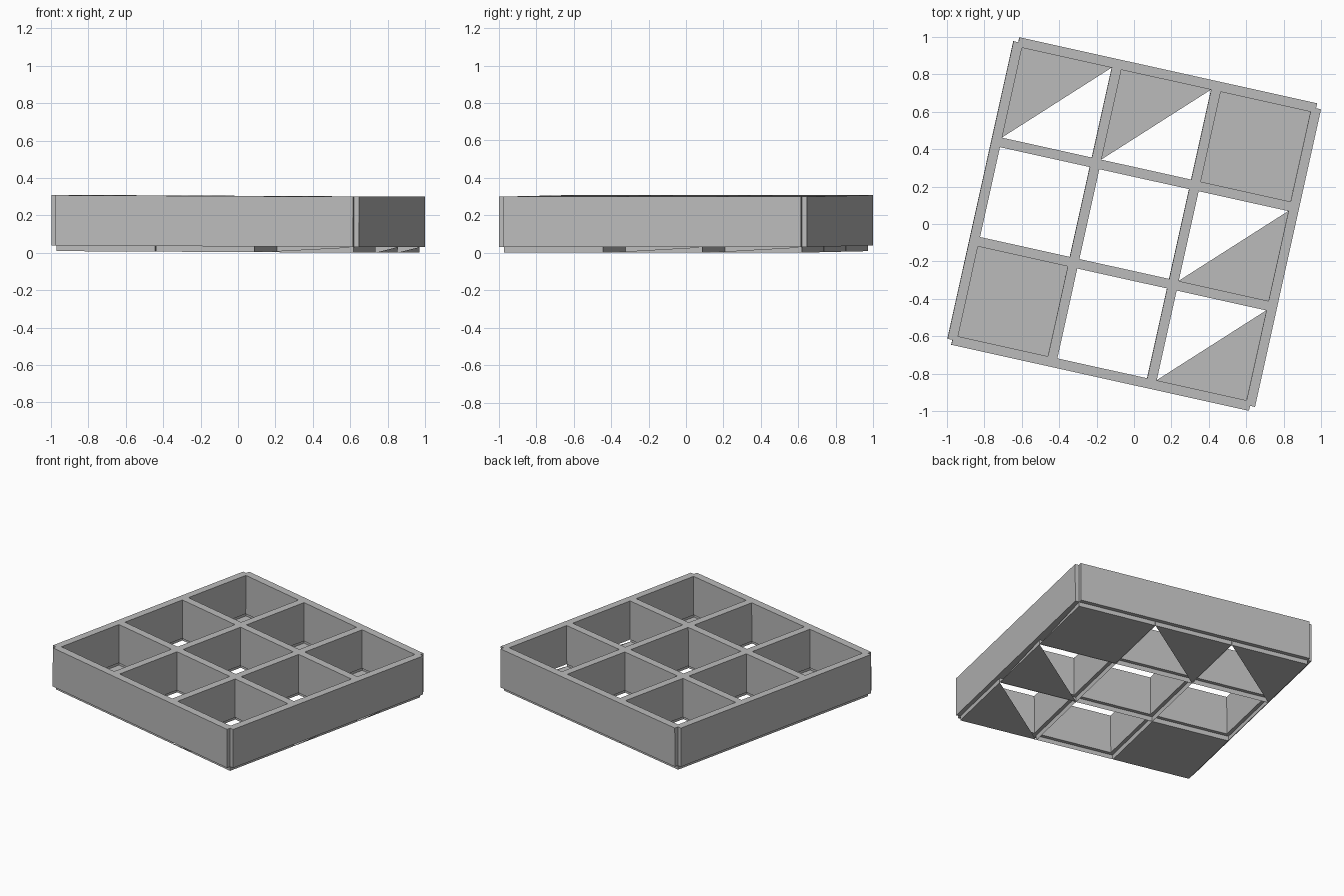
import bpy, bmesh, math
from mathutils import Matrix

if "Cube" in bpy.data.objects:
    bpy.data.objects.remove(bpy.data.objects["Cube"])

PITCH, FOOT = 0.544, 0.27          # cell spacing, half width of a foot
Z_FLOOR, Z_BODY, Z_TOP = 0.005, 0.035, 0.304

grey = bpy.data.materials.new("plain grey")
grey.diffuse_color = (0.5, 0.5, 0.5, 1)
grey.use_nodes = True
grey.node_tree.nodes["Principled BSDF"].inputs["Base Color"].default_value = grey.diffuse_color

# The tray is turned on its base and leans very slightly to one side
PLACE = Matrix.Rotation(math.radians(-12.5), 4, 'Z') @ Matrix.Rotation(0.005, 4, 'Y')


def finish(bm, name):
    bm.transform(PLACE)
    mesh = bpy.data.meshes.new(name)
    bm.to_mesh(mesh)
    bm.free()
    mesh.materials.append(grey)
    obj = bpy.data.objects.new(name, mesh)
    bpy.context.collection.objects.link(obj)
    return obj


# Tray walls: a lattice with nine open cells and notched outer corners
half = [0.246, 0.298, 0.79, 0.815, 0.842]
lines = [-v for v in reversed(half)] + half
bm = bmesh.new()
for i in range(9):
    for j in range(9):
        corner = i in (0, 8) and j in (0, 8)
        opening = i in (2, 4, 6) and j in (2, 4, 6)
        if corner or opening:
            continue
        x0, x1, y0, y1 = lines[i], lines[i + 1], lines[j], lines[j + 1]
        bm.faces.new([bm.verts.new((x, y, Z_BODY))
                      for x, y in ((x0, y0), (x1, y0), (x1, y1), (x0, y1))])
bmesh.ops.remove_doubles(bm, verts=bm.verts[:], dist=1e-4)
up = bmesh.ops.extrude_face_region(bm, geom=bm.faces[:], use_keep_orig=True)["geom"]
bmesh.ops.translate(bm, vec=(0, 0, Z_TOP - Z_BODY),
                    verts=[g for g in up if isinstance(g, bmesh.types.BMVert)])
bmesh.ops.recalc_face_normals(bm, faces=bm.faces[:])
finish(bm, "tray_walls")

# Feet: a thin skirt under each cell, with a whole, half or open floor
floors = {(0, 0): "both", (2, 2): "both", (0, 2): "back", (1, 2): "back",
          (2, 0): "front", (2, 1): "front"}
for col in range(3):
    for row in range(3):
        cx, cy = (col - 1) * PITCH, (row - 1) * PITCH
        ring = [(cx + sx * FOOT, cy + sy * FOOT)
                for sx, sy in ((-1, -1), (1, -1), (1, 1), (-1, 1))]
        bm = bmesh.new()
        low = [bm.verts.new((x, y, Z_FLOOR)) for x, y in ring]
        high = [bm.verts.new((x, y, Z_BODY)) for x, y in ring]
        for k in range(4):
            n = (k + 1) % 4
            # Some outer skirts are only half filled
            half_skirt = (k == 0 and (col, row) == (2, 0)) or \
                         (k == 1 and col == 2 and row > 0)
            bm.faces.new([low[k], low[n], high[n]] if half_skirt
                         else [low[k], low[n], high[n], high[k]])
        kind = floors.get((col, row))
        if kind in ("both", "front"):
            bm.faces.new([low[0], low[2], low[1]])
        if kind in ("both", "back"):
            bm.faces.new([low[0], low[3], low[2]])
        finish(bm, f"foot_{col + 1}_{row + 1}")
